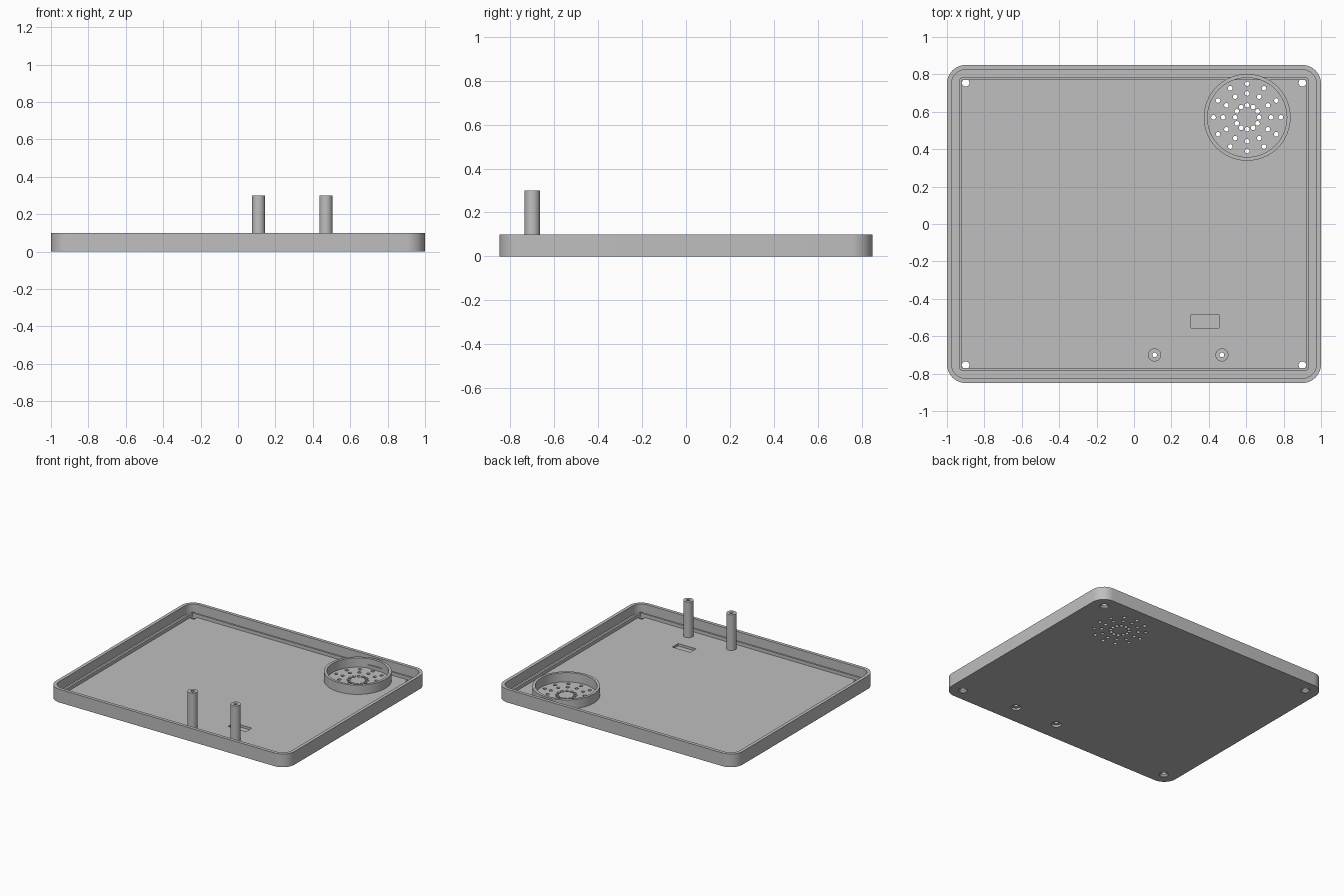
import bpy, bmesh
from math import sin, cos, pi, radians

if "Cube" in bpy.data.objects:
    bpy.data.objects.remove(bpy.data.objects["Cube"], do_unlink=True)

grey = bpy.data.materials.new("light grey plastic")
grey.use_nodes = True
COLOUR = (0.52, 0.52, 0.52, 1)
grey.diffuse_color = COLOUR
grey.node_tree.nodes["Principled BSDF"].inputs["Base Color"].default_value = COLOUR

FLOOR = 0.03
RIM = 0.1
SPEAKER = (0.605, 0.57)
POSTS = [(0.11, -0.7), (0.47, -0.7)]
SCREWS = [(sx * 0.9, sy * 0.755) for sx in (-1, 1) for sy in (-1, 1)]


def circle(centre, r, z, n=32):
    return [(centre[0] + r * cos(2 * pi * i / n), centre[1] + r * sin(2 * pi * i / n), z)
            for i in range(n)]


def rounded_rect(hx, hy, r, z, n=10):
    points = []
    for q, (sx, sy) in enumerate([(1, 1), (-1, 1), (-1, -1), (1, -1)]):
        for i in range(n + 1):
            a = (q + i / n) * pi / 2
            points.append((sx * (hx - r) + r * cos(a), sy * (hy - r) + r * sin(a), z))
    return points


def loft(bm, rings, closed=False):
    """Skin a stack of rings, either capped at both ends or closed on itself."""
    loops = [[bm.verts.new(p) for p in ring] for ring in rings]
    pairs = list(zip(loops, loops[1:]))
    if closed:
        pairs.append((loops[-1], loops[0]))
    else:
        bm.faces.new(loops[0][::-1])
        bm.faces.new(loops[-1])
    for a, b in pairs:
        for i in range(len(a)):
            j = (i + 1) % len(a)
            bm.faces.new((a[i], a[j], b[j], b[i]))


def make_object(name, bm):
    bmesh.ops.recalc_face_normals(bm, faces=bm.faces)
    mesh = bpy.data.meshes.new(name)
    bm.to_mesh(mesh)
    bm.free()
    mesh.materials.append(grey)
    obj = bpy.data.objects.new(name, mesh)
    bpy.context.collection.objects.link(obj)
    return obj


def smooth(obj):
    bpy.ops.object.select_all(action="DESELECT")
    obj.select_set(True)
    bpy.context.view_layer.objects.active = obj
    bpy.ops.object.shade_smooth_by_angle(angle=radians(30))


def tube(name, centre, outer, inner, bottom, top, n=32):
    bm = bmesh.new()
    loft(bm, [circle(centre, r, z, n) for r, z in
              ((outer, bottom), (outer, top), (inner, top), (inner, bottom))], closed=True)
    smooth(make_object(name, bm))


# Tray: flat floor with a thin rounded wall
bm = bmesh.new()
loft(bm, [rounded_rect(1, 0.85, 0.1, 0), rounded_rect(1, 0.85, 0.1, RIM),
          rounded_rect(0.975, 0.825, 0.075, RIM), rounded_rect(0.975, 0.825, 0.075, FLOOR)])
tray = make_object("tray", bm)

# Cutter: speaker grille, screw holes, post holes and a shallow pocket
bm = bmesh.new()
for radius in (0.064, 0.128, 0.18):
    for x, y, z in circle(SPEAKER, radius, 0, 12):
        loft(bm, [circle((x, y), 0.0125, z, 16) for z in (-0.1, 0.2)])
for c in SCREWS:
    loft(bm, [circle(c, r, z) for r, z in
              ((0.032, -0.05), (0.032, 0.004), (0.02, 0.016), (0.02, 0.2))])
for c in POSTS:
    loft(bm, [circle(c, r, z) for r, z in
              ((0.035, -0.05), (0.035, 0.015), (0.0125, 0.015), (0.0125, 0.2))])
loft(bm, [[(x, y, z) for x, y in ((0.305, -0.555), (0.455, -0.555),
                                  (0.455, -0.485), (0.305, -0.485))] for z in (0.012, 0.2)])
cutter = make_object("hole_cutter", bm)
cutter.hide_render = True

cut = tray.modifiers.new("holes", "BOOLEAN")
cut.operation = "DIFFERENCE"
cut.solver = "EXACT"
cut.object = cutter
bpy.context.view_layer.objects.active = tray
bpy.ops.object.modifier_apply(modifier=cut.name)
bpy.data.objects.remove(cutter, do_unlink=True)
smooth(tray)

# Low rib running round the inside of the wall
bm = bmesh.new()
loft(bm, [rounded_rect(hx, hy, r, z, 4) for hx, hy, r, z in
          ((0.935, 0.785, 0.02, FLOOR), (0.935, 0.785, 0.02, 0.055),
           (0.92, 0.77, 0.005, 0.055), (0.92, 0.77, 0.005, FLOOR))], closed=True)
smooth(make_object("inner_rib", bm))

# Speaker collar and the two hollow posts
tube("speaker_collar", SPEAKER, 0.232, 0.212, FLOOR, RIM, 64)
for side, c in zip(("right", "left"), POSTS):
    tube(side + "_post", c, 0.035, 0.0125, FLOOR, 0.3)
